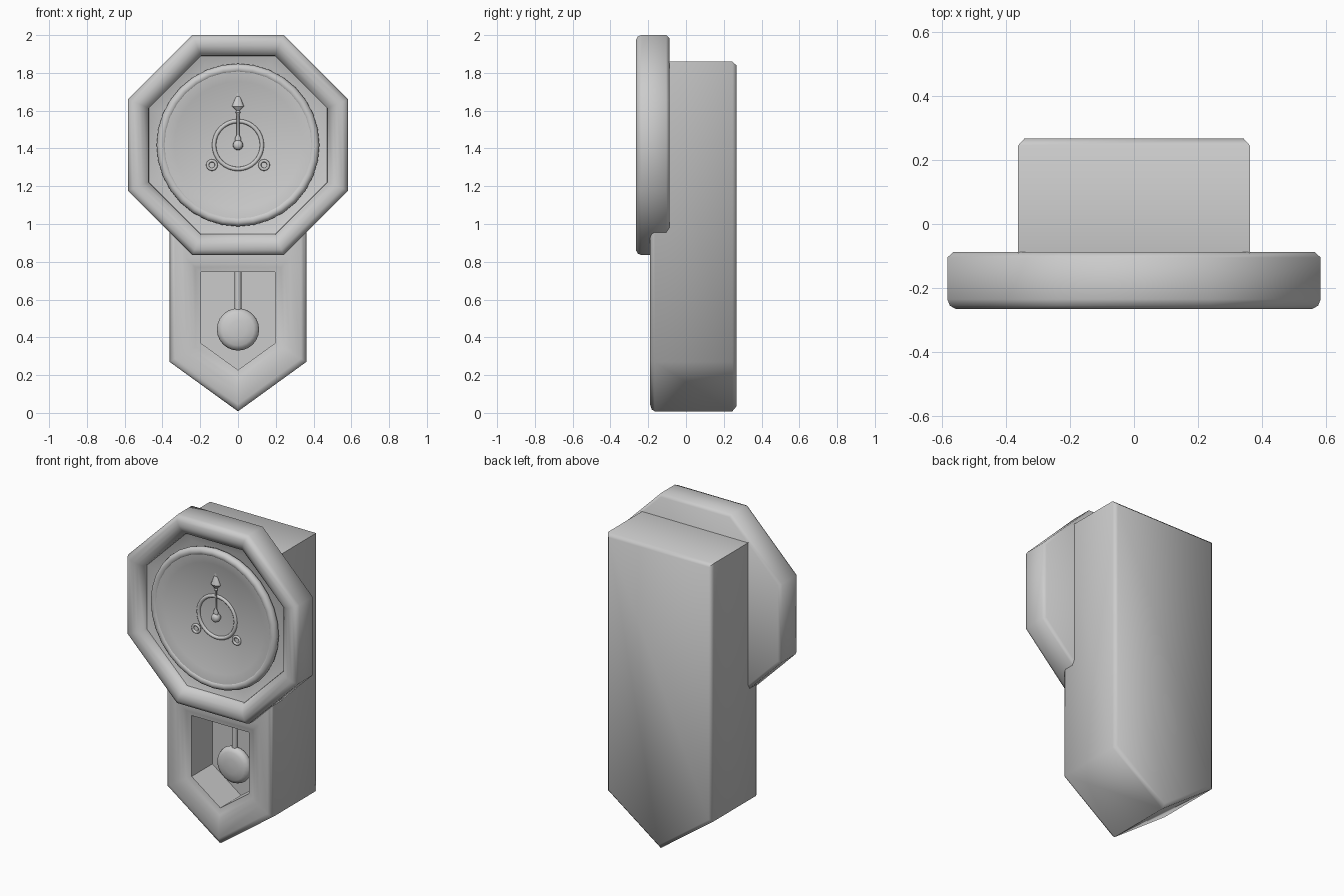
import bpy, bmesh, math
from mathutils import Vector

if "Cube" in bpy.data.objects:
    bpy.data.objects.remove(bpy.data.objects["Cube"])

grey = bpy.data.materials.new("plain grey")
grey.diffuse_color = (0.6, 0.6, 0.6, 1)
grey.use_nodes = True
grey.node_tree.nodes["Principled BSDF"].inputs["Base Color"].default_value = grey.diffuse_color


def finish(name, bm, angle=50):
    bmesh.ops.recalc_face_normals(bm, faces=bm.faces)
    me = bpy.data.meshes.new(name)
    bm.to_mesh(me)
    bm.free()
    me.materials.append(grey)
    ob = bpy.data.objects.new(name, me)
    bpy.context.collection.objects.link(ob)
    bpy.ops.object.select_all(action='DESELECT')
    bpy.context.view_layer.objects.active = ob
    ob.select_set(True)
    bpy.ops.object.shade_smooth_by_angle(angle=math.radians(angle))
    return ob


def loft(name, rings, angle=50):
    """Skin a series of point loops and cap both ends."""
    bm = bmesh.new()
    loops = [[bm.verts.new(p) for p in ring] for ring in rings]
    n = len(loops[0])
    for a, b in zip(loops, loops[1:]):
        for i in range(n):
            j = (i + 1) % n
            bm.faces.new((a[i], a[j], b[j], b[i]))
    bm.faces.new(loops[0])
    bm.faces.new(loops[-1])
    return finish(name, bm, angle)


def lathe(name, profile, centre, axis='Y', n=16, angle=50):
    """Turn (radius, position) pairs round an axis through the centre."""
    c = Vector(centre)
    rings = []
    for r, h in profile:
        ring = []
        for i in range(n):
            t = 2 * math.pi * i / n
            u, v = r * math.cos(t), r * math.sin(t)
            ring.append(c + (Vector((u, h, v)) if axis == 'Y' else Vector((u, v, h))))
        rings.append(ring)
    return loft(name, rings, angle)


def torus(name, centre, major, minor, n=32, m=10):
    bm = bmesh.new()
    c = Vector(centre)
    g = []
    for i in range(n):
        t = 2 * math.pi * i / n
        row = []
        for k in range(m):
            p = 2 * math.pi * k / m
            r = major + minor * math.cos(p)
            row.append(bm.verts.new(c + Vector((r * math.cos(t), minor * math.sin(p), r * math.sin(t)))))
        g.append(row)
    for i in range(n):
        for k in range(m):
            a, b = g[i], g[(i + 1) % n]
            bm.faces.new((a[k], b[k], b[(k + 1) % m], a[(k + 1) % m]))
    return finish(name, bm, 180)


def pentagon(d, top, y):
    """Case outline moved inward by d, with a pointed foot."""
    w = 0.362 - d
    foot = 0.008 + d * 1.32
    shoulder = foot + 0.262 * w / 0.362
    return [(-w, y, top), (-w, y, shoulder), (0, y, foot), (w, y, shoulder), (w, y, top)]


def octagon(apothem, y):
    r = apothem / math.cos(math.pi / 8)
    return [(r * math.cos(math.pi / 8 + i * math.pi / 4), y,
             1.418 + r * math.sin(math.pi / 8 + i * math.pi / 4)) for i in range(8)]


# case with moulded, recessed pendulum window
loft("case", [pentagon(d, top, y) for d, top, y in [
    (0.02, 1.84, 0.267), (0, 1.86, 0.245), (0, 1.86, -0.165), (0.008, 1.852, -0.182),
    (0.028, 1.83, -0.19), (0.085, 0.825, -0.19), (0.115, 0.79, -0.187),
    (0.135, 0.77, -0.178), (0.166, 0.745, -0.172), (0.166, 0.745, 0.03)]])

# octagonal bezel
loft("octagon_bezel", [octagon(a, y) for a, y in [
    (0.565, -0.088), (0.583, -0.105), (0.583, -0.235), (0.575, -0.255), (0.555, -0.266),
    (0.525, -0.266), (0.505, -0.258), (0.475, -0.235), (0.472, -0.215), (0.42, -0.196)]])

# dial dish and its rim
dish = [(0.40, -0.194), (0.40, -0.245)]
dish += [(0.385 * k / 8, -0.197 - 0.048 * (k / 8) ** 2) for k in range(8, 0, -1)]
lathe("dial", dish, (0, 0, 1.418), n=32)
torus("dial_rim", (0, -0.226, 1.418), 0.405, 0.026)

# inner dial ring and winding holes
torus("inner_ring", (0, -0.203, 1.418), 0.127, 0.011)
for side, x in (("left", -0.138), ("right", 0.138)):
    torus(side + "_winding_ring", (x, -0.21, 1.312), 0.023, 0.008, 16, 8)

# hands at twelve o'clock
hand = [(0.012, 0), (0.017, 0.035), (0.007, 0.055), (0.007, 0.165), (0.013, 0.172),
        (0.009, 0.182), (0.032, 0.205), (0.014, 0.25), (0.009, 0.256), (0.012, 0.266), (0.001, 0.317)]
ob = lathe("hands", hand, (0, 0, 1.418), 'Z', 8)
ob.scale.y = 0.6
ob.location.y = -0.216
lathe("hand_hub", [(0.02, -0.19), (0.027, -0.215), (0.024, -0.229), (0.012, -0.237)],
      (0, 0, 1.418), n=16, angle=80)

# pendulum rod and bob
lathe("pendulum_rod", [(0.018, 0.44), (0.018, 0.79)], (0, -0.03, 0), 'Z', 8)
lathe("pendulum_bob", [(0.08, -0.005), (0.105, -0.015), (0.112, -0.033), (0.105, -0.052),
                       (0.085, -0.064), (0.045, -0.07), (0.01, -0.072)], (0, 0, 0.442), n=24, angle=80)
